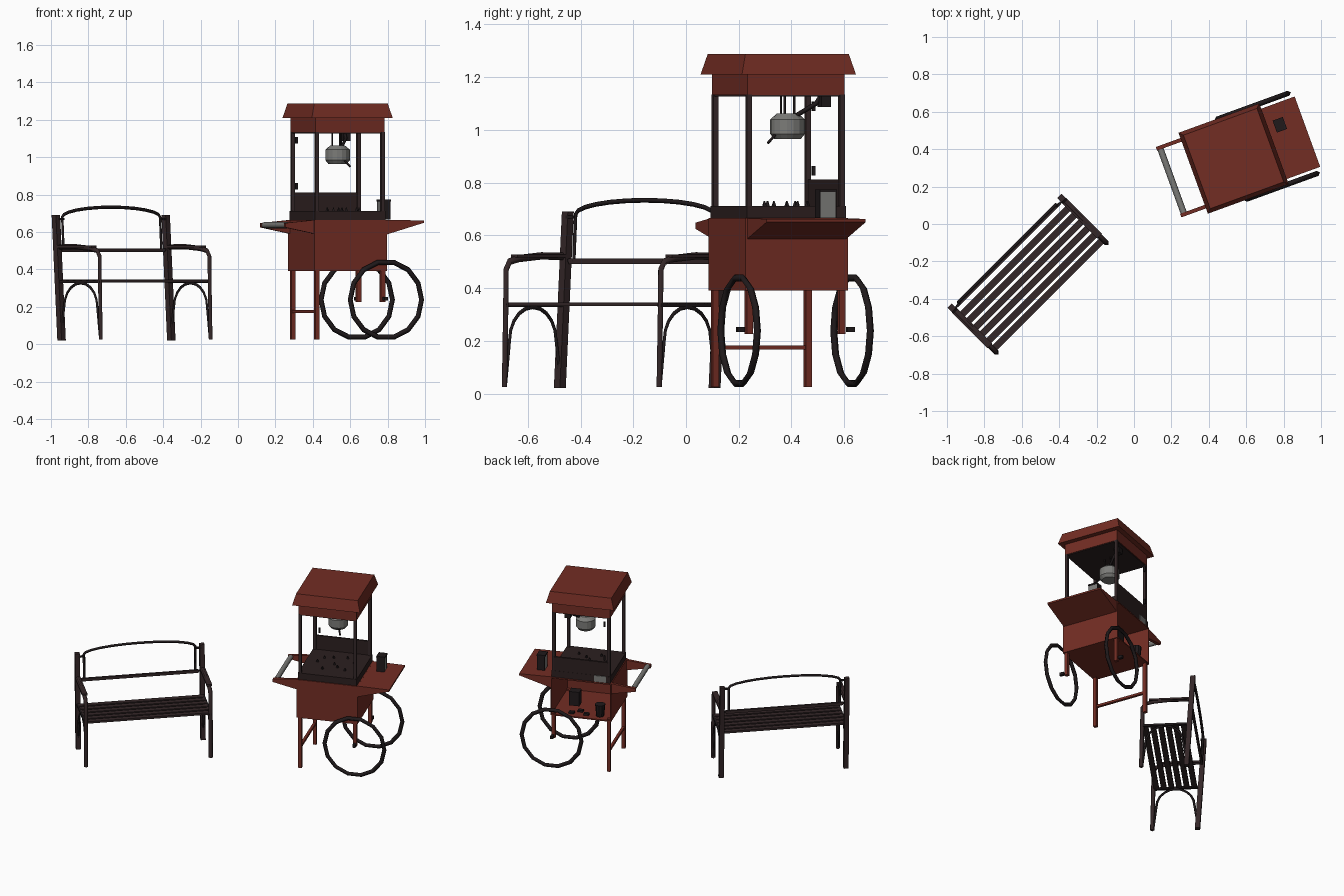
import bpy, bmesh, math
from mathutils import Matrix, Vector

if "Cube" in bpy.data.objects:
    bpy.data.objects.remove(bpy.data.objects["Cube"])


def material(name, r, g, b):
    m = bpy.data.materials.new(name)
    m.use_nodes = True
    m.diffuse_color = (r, g, b, 1)
    m.node_tree.nodes["Principled BSDF"].inputs["Base Color"].default_value = (r, g, b, 1)
    return m


RED = material("barn red paint", .17, .026, .017)
WOOD = material("dark wood", .034, .02, .021)
IRON = material("black iron", .014, .01, .011)
TRAY = material("dark brown metal", .025, .014, .014)
STEEL = material("grey steel", .2, .2, .19)

# Local frames of the two pieces: x along the length, y to the back
BENCH = Matrix.Translation((-.565, -.27, 0)) @ Matrix.Rotation(math.radians(45), 4, "Z")
CART = Matrix.Translation((.5325, .35, 0)) @ Matrix.Rotation(math.radians(20), 4, "Z")


def finish(name, bm, mat, frame):
    bm.transform(frame)
    bmesh.ops.recalc_face_normals(bm, faces=bm.faces)
    mesh = bpy.data.meshes.new(name)
    bm.to_mesh(mesh)
    bm.free()
    mesh.materials.append(mat)
    ob = bpy.data.objects.new(name, mesh)
    bpy.context.collection.objects.link(ob)
    return ob


def box(name, frame, mat, center, size, lean=0):
    """Box whose top is shifted back by lean."""
    bm = bmesh.new()
    bmesh.ops.create_cube(bm, size=1)
    for v in bm.verts:
        lift = lean if v.co.z > 0 else 0
        v.co = Vector(center) + v.co * Vector(size) + Vector((0, lift, 0))
    return finish(name, bm, mat, frame)


def cone(name, frame, mat, center, z0, z1, r0, r1, sides, turn=0):
    bm = bmesh.new()
    bmesh.ops.create_cone(bm, cap_ends=True, segments=sides, radius1=r0, radius2=r1, depth=z1 - z0)
    bm.transform(Matrix.Translation((center[0], center[1], (z0 + z1) / 2)) @ Matrix.Rotation(turn, 4, "Z"))
    return finish(name, bm, mat, frame)


def frustum(name, mat, z0, half0, z1, half1):
    """Square block centred on the cart."""
    k = math.sqrt(2)
    return cone(name, CART, mat, (0, 0), z0, z1, half0 * k, half1 * k, 4, math.pi / 4)


def prism(name, mat, profile, y0, y1):
    """Extrude an x-z profile sideways on the cart."""
    bm = bmesh.new()
    face = bm.faces.new([bm.verts.new((x, y0, z)) for x, z in profile])
    new = bmesh.ops.extrude_face_region(bm, geom=[face])["geom"]
    bmesh.ops.translate(bm, vec=(0, y1 - y0, 0), verts=[g for g in new if isinstance(g, bmesh.types.BMVert)])
    return finish(name, bm, mat, CART)


def tube(name, frame, mat, points, radius, cyclic=False, res=0):
    curve = bpy.data.curves.new(name, "CURVE")
    curve.dimensions = "3D"
    curve.bevel_depth = radius
    curve.bevel_resolution = res
    curve.use_fill_caps = True
    line = curve.splines.new("POLY")
    line.points.add(len(points) - 1)
    for p, co in zip(line.points, points):
        p.co = (*co, 1)
    line.use_cyclic_u = cyclic
    helper = bpy.data.objects.new(name, curve)
    bpy.context.collection.objects.link(helper)
    bpy.context.view_layer.update()
    mesh = bpy.data.meshes.new_from_object(helper.evaluated_get(bpy.context.evaluated_depsgraph_get()))
    bm = bmesh.new()
    bm.from_mesh(mesh)
    bpy.data.objects.remove(helper)
    bpy.data.meshes.remove(mesh)
    return finish(name, bm, mat, frame)


def arc(n, start, end):
    return [math.radians(start + (end - start) * i / n) for i in range(n + 1)]


# ---- Bench: slats ----
for i in range(6):
    box("seat_slat", BENCH, WOOD, (0, .1 - i * .05, .338), (.83, .036, .014))

# Bench: end frames with post, armrest, front leg and arch
for s in (-1, 1):
    x = s * .415
    box("bench_back_post", BENCH, WOOD, (x, .12, .356), (.032, .032, .67), .043)
    box("bench_seat_rail", BENCH, IRON, (x, -.025, .335), (.02, .3, .014))
    arm = [(x, .15, .52), (x, .02, .522), (x, -.1, .512), (x, -.15, .5),
           (x, -.168, .47), (x, -.17, .33), (x, -.177, .025)]
    tube("bench_arm_and_leg", BENCH, WOOD, arm, .014)
    box("bench_arm_cap", BENCH, WOOD, (x, .01, .522), (.036, .27, .012))
    curve = [(x, -.025 + .125 * math.cos(a), .2 + .128 * math.sin(a)) for a in arc(10, 0, 180)]
    tube("bench_leg_arch", BENCH, IRON, [(x, .125, .04)] + curve + [(x, -.17, .04)], .008)
    for z in (.505, .67):
        box("back_frame_bracket", BENCH, IRON, (s * .388, .15, z), (.04, .012, .012))

# Bench: arched back frame
top = [(.37 * math.cos(a), .16, .68 + .053 * math.sin(a)) for a in arc(12, 0, 180)]
tube("arched_back_frame", BENCH, IRON, [(.37, .15, .5)] + top + [(-.37, .15, .5)], .009)
box("back_lower_rail", BENCH, WOOD, (0, .15, .502), (.78, .016, .02))

# ---- Cart: body, open at the back ----
bm = bmesh.new()
bmesh.ops.create_cube(bm, size=1)
bm.transform(Matrix.Translation((0, 0, .528)) @ Matrix.Diagonal((.413, .413, .275, 1)))
bmesh.ops.delete(bm, geom=[f for f in bm.faces if f.normal.y > .5], context="FACES")
body = finish("cart_body", bm, RED, CART)
wall = body.modifiers.new("wall", "SOLIDIFY")
wall.thickness = .012

# Things stored in the body
box("storage_bin", CART, IRON, (.06, .12, .5), (.07, .06, .1))
cone("storage_pot", CART, IRON, (-.12, .16), .405, .49, .026, .034, 10)
for k in range(3):
    box("storage_pack", CART, IRON, (.07 - k * .05, .17 - k % 2 * .04, .412), (.035, .025, .014))

# Side shelf, handle brackets and handle
prism("side_shelf", RED, [(.2, .585), (.42, .65), (.42, .662), (.2, .665)], -.2, .2)
for s in (-1, 1):
    prism("handle_bracket", RED, [(-.2, .59), (-.2, .665), (-.37, .648), (-.37, .625)], s * .19 - .01, s * .19 + .01)
tube("push_handle", CART, STEEL, [(-.35, -.18, .637), (-.35, .18, .637)], .017, res=2)

# Legs, wheel mounts, wheels
box("leg_crossbar", CART, RED, (-.187, 0, .175), (.018, .36, .016))
for s in (-1, 1):
    box("long_leg", CART, RED, (-.187, s * .187, .215), (.024, .024, .38))
    box("wheel_mount", CART, RED, (.187, s * .187, .315), (.024, .024, .18))
    rim = [(.192 + .203 * math.cos(a), s * .228, .238 + .205 * math.sin(a)) for a in arc(14, 0, 360)[:-1]]
    tube("wheel_rim", CART, IRON, rim, .014, True)
    box("wheel_hub", CART, IRON, (.19, s * .222, .243), (.02, .03, .02))

# Popper case: base tray, corner posts, back panel
frustum("case_base", TRAY, .664, .2, .712, .2)
box("case_back_panel", CART, TRAY, (0, .192, .742), (.375, .014, .14))
box("panel_label", CART, STEEL, (-.13, .202, .69), (.08, .006, .045))
for sx in (-1, 1):
    for sy in (-1, 1):
        box("case_post", CART, WOOD, (sx * .187, sy * .187, .92), (.02, .02, .43))
for z in (.845, 1.09):
    box("door_hinge", CART, IRON, (-.16, .2, z), (.012, .012, .035))
for i in range(9):
    cone("popcorn_crumb", CART, IRON, (-.12 + i * .03, .1 * math.sin(i * 2.4)), .71, .73, .01, .003, 4, i)

# Canopy
frustum("canopy_band", RED, 1.132, .196, 1.212, .196)
frustum("canopy_ceiling", TRAY, 1.127, .192, 1.133, .192)
frustum("canopy_roof", RED, 1.21, .23, 1.287, .209)

# Hanging kettle
K = (.012, .033)
cone("kettle_bowl", CART, STEEL, K, .965, .985, .05, .066, 16)
cone("kettle_wall", CART, STEEL, K, .985, 1.04, .066, .066, 16)
cone("kettle_lid", CART, STEEL, K, 1.04, 1.062, .066, .04, 16)
for dx, dy in ((-.03, 0), (.02, .02), (.01, -.03)):
    tube("kettle_rod", CART, IRON, [(K[0] + dx, K[1] + dy, 1.04), (K[0] + dx, K[1] + dy, 1.13)], .005)
tube("kettle_arm", CART, IRON, [(.04, .05, 1.05), (.09, .12, 1.1), (.09, .14, 1.13)], .009)
tube("kettle_handle", CART, IRON, [(.03, -.02, .985), (.05, -.06, .95)], .006)
box("kettle_motor", CART, IRON, (.1, .15, 1.11), (.04, .04, .045))

# Holder on the side shelf
box("napkin_holder", CART, STEEL, (.294, .085, .716), (.05, .06, .1))
box("holder_rim", CART, IRON, (.294, .085, .769), (.058, .068, .01))
for s in (-1, 1):
    box("holder_side", CART, IRON, (.294, .085 + s * .032, .716), (.052, .004, .1))
